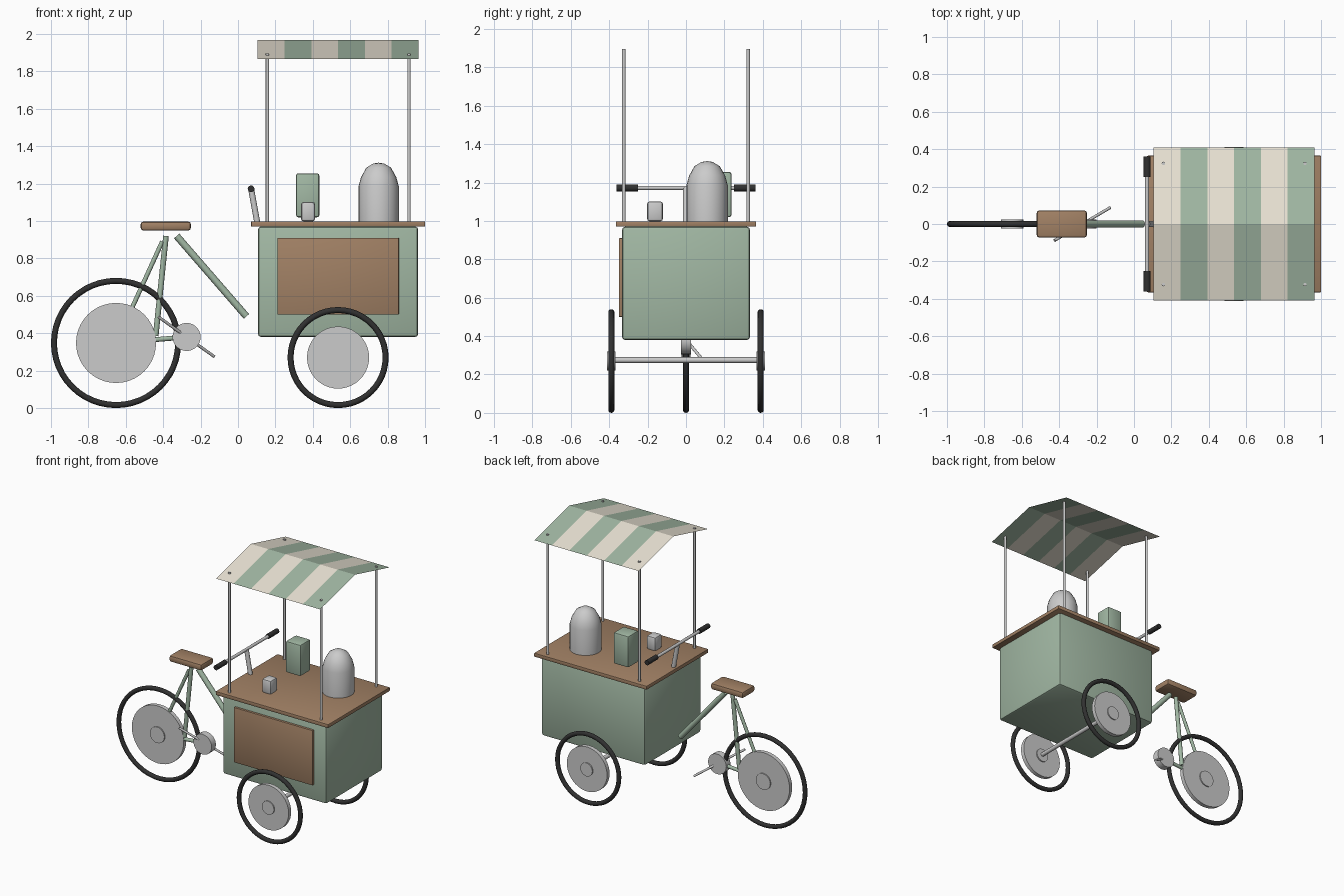
import bpy, bmesh, math
from mathutils import Vector

if "Cube" in bpy.data.objects:
    bpy.data.objects.remove(bpy.data.objects["Cube"])


def material(name, rgb):
    m = bpy.data.materials.new(name)
    m.diffuse_color = (*rgb, 1)
    m.use_nodes = True
    m.node_tree.nodes["Principled BSDF"].inputs["Base Color"].default_value = m.diffuse_color
    return m


GREEN = material("sage_green", (0.36, 0.48, 0.37))
WOOD = material("wood", (0.36, 0.22, 0.13))
BLACK = material("rubber", (0.03, 0.03, 0.03))
CREAM = material("cream", (0.82, 0.77, 0.66))


def finish(name, mat=None, smooth=True):
    ob = bpy.context.object
    ob.name = name
    if mat:
        ob.data.materials.append(mat)
    if smooth:
        bpy.ops.object.shade_smooth_by_angle(angle=math.radians(35))
    return ob


def box(name, x, y, z, mat=None, bevel=0.0):
    """Box from (min, max) ranges with optional rounded edges."""
    bpy.ops.mesh.primitive_cube_add(size=1, location=[sum(r) / 2 for r in (x, y, z)])
    ob = bpy.context.object
    ob.scale = [r[1] - r[0] for r in (x, y, z)]
    bpy.ops.object.transform_apply(location=False, rotation=False, scale=True)
    if bevel:
        mod = ob.modifiers.new("bevel", "BEVEL")
        mod.width, mod.segments = bevel, 2
        bpy.ops.object.modifier_apply(modifier=mod.name)
    return finish(name, mat)


def tube(name, a, b, r, mat=None, sides=16):
    """Capped cylinder between two points."""
    a, b = Vector(a), Vector(b)
    d = b - a
    bpy.ops.mesh.primitive_cylinder_add(
        vertices=sides, radius=r, depth=d.length, location=(a + b) / 2,
        rotation=d.to_track_quat("Z", "Y").to_euler())
    return finish(name, mat)


def wheel(name, x, y, radius, disc_r, hub_r):
    """Tyre, solid disc and hub standing on the ground."""
    minor, z = 0.016, radius
    bpy.ops.mesh.primitive_torus_add(
        major_radius=radius - minor, minor_radius=minor, major_segments=48,
        minor_segments=12, location=(x, y, z), rotation=(math.pi / 2, 0, 0))
    finish(name + "_tyre", BLACK)
    tube(name + "_disc", (x, y - 0.015, z), (x, y + 0.015, z), disc_r, sides=40)
    tube(name + "_hub", (x, y - 0.023, z), (x, y + 0.023, z), hub_r, sides=24)


# Wheels and axle
wheel("rear_wheel", -0.652, 0, 0.348, 0.214, 0.06)
for side, s in (("left", -1), ("right", 1)):
    wheel(f"{side}_cart_wheel", 0.535, s * 0.389, 0.27, 0.166, 0.05)
tube("cart_axle", (0.535, -0.39, 0.275), (0.535, 0.39, 0.275), 0.015)

# Bicycle frame
tube("seat_tube", (-0.44, 0, 0.385), (-0.385, 0, 0.92), 0.015, GREEN)
tube("down_tube", (-0.328, 0, 0.92), (0.045, 0, 0.49), 0.019, GREEN)
tube("seat_stay", (-0.652, 0, 0.348), (-0.405, 0, 0.89), 0.012, GREEN)
tube("chain_stay", (-0.652, 0, 0.348), (-0.275, 0, 0.38), 0.013, GREEN)
box("seat", (-0.52, -0.252), (-0.073, 0.073), (0.949, 0.997), WOOD, 0.014)

# Crank
tube("chainring", (-0.275, -0.025, 0.38), (-0.275, 0.025, 0.38), 0.075, sides=28)
tube("crank_arm", (-0.425, -0.088, 0.487), (-0.127, 0.088, 0.275), 0.008)

# Cart body
box("cart_body", (0.107, 0.963), (-0.333, 0.333), (0.38, 0.97), GREEN, 0.016)
box("front_panel", (0.21, 0.86), (-0.35, -0.325), (0.5, 0.91), WOOD, 0.003)
box("counter", (0.07, 1.0), (-0.365, 0.365), (0.97, 0.998), WOOD, 0.004)

# Handlebar
tube("handlebar_stem", (0.105, 0, 0.98), (0.07, 0, 1.172), 0.016)
tube("handlebar", (0.07, -0.34, 1.172), (0.07, 0.34, 1.172), 0.011)
for side, s in (("left", -1), ("right", 1)):
    tube(f"{side}_grip", (0.07, s * 0.25, 1.172), (0.07, s * 0.362, 1.172), 0.018, BLACK)

# Awning poles
for i, px in enumerate((0.157, 0.914)):
    for j, py in enumerate((-0.324, 0.324)):
        tube(f"awning_pole_{i}{j}", (px, py, 0.998), (px, py, 1.895), 0.009)

# Striped awning: thin pitched sheet
bm = bmesh.new()
rows = []
for i in range(7):
    x = 0.105 + i * 0.86 / 6
    rows.append([bm.verts.new((x, y, z)) for y, z in ((-0.41, 1.866), (0, 1.968), (0.41, 1.866))])
for i in range(6):
    for k in range(2):
        f = bm.faces.new((rows[i][k], rows[i + 1][k], rows[i + 1][k + 1], rows[i][k + 1]))
        f.material_index = i % 2
me = bpy.data.meshes.new("awning")
bm.to_mesh(me)
bm.free()
me.materials.append(CREAM)
me.materials.append(GREEN)
bpy.context.collection.objects.link(bpy.data.objects.new("awning", me))

# Drinks urn: turned profile
bm = bmesh.new()
profile = [(0, 0.998), (0.108, 0.998), (0.108, 1.185), (0.094, 1.235), (0.066, 1.285), (0.03, 1.307), (0, 1.312)]
vs = [bm.verts.new((r, 0, z)) for r, z in profile]
es = [bm.edges.new(p) for p in zip(vs, vs[1:])]
bmesh.ops.spin(bm, geom=vs + es, cent=(0, 0, 0), axis=(0, 0, 1), angle=2 * math.pi, steps=24)
bmesh.ops.remove_doubles(bm, verts=bm.verts, dist=0.0005)
bmesh.ops.recalc_face_normals(bm, faces=bm.faces)
me = bpy.data.meshes.new("urn")
bm.to_mesh(me)
bm.free()
urn = bpy.data.objects.new("urn", me)
urn.location = (0.752, 0.11, 0)
bpy.context.collection.objects.link(urn)
bpy.ops.object.select_all(action="DESELECT")
urn.select_set(True)
bpy.context.view_layer.objects.active = urn
bpy.ops.object.shade_smooth_by_angle(angle=math.radians(40))

# Counter items
box("canister", (0.31, 0.435), (0.115, 0.237), (1.02, 1.255), GREEN, 0.012)
box("cup", (0.337, 0.412), (-0.203, -0.12), (0.998, 1.102), None, 0.014)
